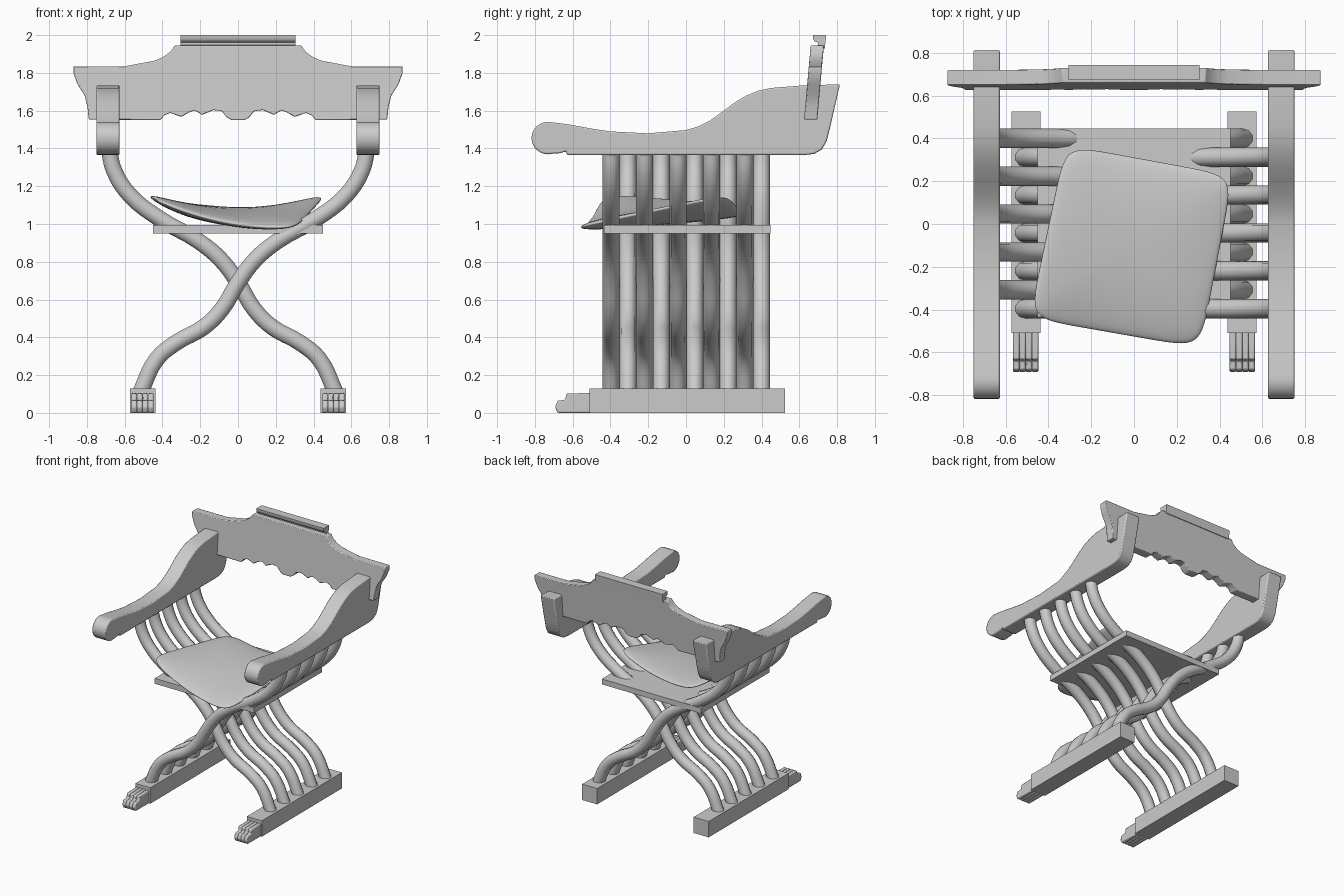
import bpy, bmesh, math
from mathutils import Vector

if "Cube" in bpy.data.objects:
    bpy.data.objects.remove(bpy.data.objects["Cube"])


def finish(obj, mirror=False, bevel=0.0, angle=40):
    if mirror:
        obj.modifiers.new("Mirror", 'MIRROR')
    if bevel:
        b = obj.modifiers.new("Bevel", 'BEVEL')
        b.width, b.segments = bevel, 2
        b.limit_method, b.angle_limit = 'ANGLE', math.radians(40)
    bpy.ops.object.select_all(action='DESELECT')
    obj.select_set(True)
    bpy.context.view_layer.objects.active = obj
    bpy.ops.object.shade_smooth_by_angle(angle=math.radians(angle))
    return obj


def bm_object(name, bm):
    bmesh.ops.recalc_face_normals(bm, faces=bm.faces)
    me = bpy.data.meshes.new(name)
    bm.to_mesh(me)
    bm.free()
    obj = bpy.data.objects.new(name, me)
    bpy.context.collection.objects.link(obj)
    return obj


def prism(name, pts, place, a, b):
    """Extrude a 2D outline from depth a to b; place(p, q, depth) gives xyz."""
    bm = bmesh.new()
    lo = [bm.verts.new(place(p, q, a)) for p, q in pts]
    hi = [bm.verts.new(place(p, q, b)) for p, q in pts]
    bm.faces.new(lo)
    bm.faces.new(hi[::-1])
    for i in range(len(pts)):
        j = (i + 1) % len(pts)
        bm.faces.new((lo[i], lo[j], hi[j], hi[i]))
    return bm_object(name, bm)


def side(y, z, d):          # outline seen from the side
    return (d, y, z)


def raked(x, z, d):         # outline seen from the front, leaning back
    return (x, 0.66 + (z - 1.555) * 0.09 + d, z)


def rect(a, b, c, d):
    return [(a, c), (b, c), (b, d), (a, d)]


# Crossing S-shaped slats, two interleaved sets
PATH = [(0.685, 1.40), (0.655, 1.28), (0.57, 1.15), (0.41, 1.025), (0.21, 0.91), (0.09, 0.81),
        (0, 0.69), (-0.085, 0.55), (-0.18, 0.455), (-0.33, 0.37), (-0.43, 0.285), (-0.52, 0.10)]


def slat(name, y, sign):
    cu = bpy.data.curves.new(name, 'CURVE')
    cu.dimensions = '3D'
    cu.bevel_depth, cu.bevel_resolution = 0.045, 3
    cu.use_fill_caps = True
    cu.resolution_u = 4
    sp = cu.splines.new('BEZIER')
    sp.bezier_points.add(len(PATH) - 1)
    for bp, (x, z) in zip(sp.bezier_points, PATH):
        bp.co = (sign * x, y, z)
        bp.handle_left_type = bp.handle_right_type = 'AUTO'
    obj = bpy.data.objects.new(name, cu)
    bpy.context.collection.objects.link(obj)
    bpy.ops.object.select_all(action='DESELECT')
    obj.select_set(True)
    bpy.context.view_layer.objects.active = obj
    bpy.ops.object.convert(target='MESH')
    finish(bpy.context.view_layer.objects.active)


for i in range(10):
    slat(f"slat_{i + 1}", -0.396 + 0.0885 * i, 1 if i % 2 == 0 else -1)

# Foot rails with carved paws
finish(prism("foot_rails", rect(-0.51, 0.525, 0, 0.13), side, 0.437, 0.573), mirror=True)
TOE = [(-0.50, 0), (-0.68, 0), (-0.693, 0.03), (-0.68, 0.065), (-0.64, 0.068),
       (-0.632, 0.103), (-0.50, 0.105)]
for i in range(4):
    x = 0.447 + 0.0295 * i
    finish(prism(f"paw_toe_{i + 1}", TOE, side, x, x + 0.0295), mirror=True, bevel=0.007)

# Arms: round front knob, swept rise to the back
ARM = [(-0.73 + 0.088 * math.cos(math.radians(a)), 1.455 + 0.086 * math.sin(math.radians(a)))
       for a in range(285, 74, -15)]
ARM += [(-0.62, 1.527), (-0.5, 1.505), (-0.4, 1.49), (-0.2, 1.48), (0, 1.497), (0.06, 1.515),
        (0.13, 1.55), (0.2, 1.60), (0.26, 1.645), (0.32, 1.68), (0.38, 1.705), (0.45, 1.72),
        (0.6, 1.732), (0.815, 1.74), (0.765, 1.52), (0.745, 1.44), (0.72, 1.395), (0.68, 1.372),
        (0.63, 1.365), (-0.63, 1.365), (-0.635, 1.385), (-0.665, 1.375)]
finish(prism("arms", ARM, side, 0.627, 0.75), mirror=True, bevel=0.008)

# Backrest panel: shaped crest, scalloped lower edge
HALF = [(0.335, 1.945), (0.36, 1.91), (0.395, 1.885), (0.44, 1.865), (0.6, 1.835), (0.872, 1.835),
        (0.872, 1.80), (0.85, 1.74), (0.812, 1.68), (0.797, 1.62), (0.79, 1.553), (0.41, 1.55),
        (0.39, 1.575), (0.36, 1.588), (0.30, 1.567), (0.26, 1.59), (0.23, 1.602), (0.19, 1.578),
        (0.13, 1.603), (0.085, 1.597), (0.06, 1.565), (0.035, 1.55)]
BACK = HALF + [(-x, z) for x, z in reversed(HALF)]
finish(prism("backrest", BACK, raked, -0.035, 0.035), bevel=0.005, angle=30)

# Crest moulding with a groove below it
CREST = [(0.665, 1.93), (0.735, 1.93), (0.742, 2.0), (0.672, 2.0), (0.672, 1.978),
         (0.682, 1.966), (0.70, 1.96), (0.70, 1.947), (0.667, 1.942)]
finish(prism("crest_moulding", CREST, side, -0.305, 0.305))

# Seat board
finish(prism("seat_board", rect(-0.435, 0.447, 0.95, 0.994), side, -0.45, 0.45))

# Loose cushion: skewed, sagging, rounded square
FL, FR = Vector((-0.49, -0.44, 1.155)), Vector((0.31, -0.58, 0.985))
BL, BR = Vector((-0.32, 0.37, 1.085)), Vector((0.465, 0.225, 1.155))
N = 24
bm = bmesh.new()
grid = {}
for s in (1, -1):
    for i in range(N + 1):
        for j in range(N + 1):
            u, v = (math.sin(math.pi * (k / N - 0.5)) for k in (i, j))
            m = max(abs(u), abs(v))
            if s < 0 and (i in (0, N) or j in (0, N)):
                grid[s, i, j] = grid[1, i, j]
                continue
            t = m / ((abs(u) ** 8 + abs(v) ** 8) ** 0.125) if m > 1e-6 else 1
            u, v = u * t, v * t
            a, b = (u + 1) / 2, (v + 1) / 2
            p = FL.lerp(FR, a).lerp(BL.lerp(BR, a), b)
            p.z -= 0.055 * (1 - u * u)
            edge = max(0, 1 - (abs(u) ** 8 + abs(v) ** 8) ** 0.25)
            p.z += s * 0.042 * edge ** 0.5
            grid[s, i, j] = bm.verts.new(p)
    for i in range(N):
        for j in range(N):
            bm.faces.new([grid[s, i + di, j + dj] for di, dj in ((0, 0), (1, 0), (1, 1), (0, 1))])
finish(bm_object("seat_cushion", bm), angle=80)
